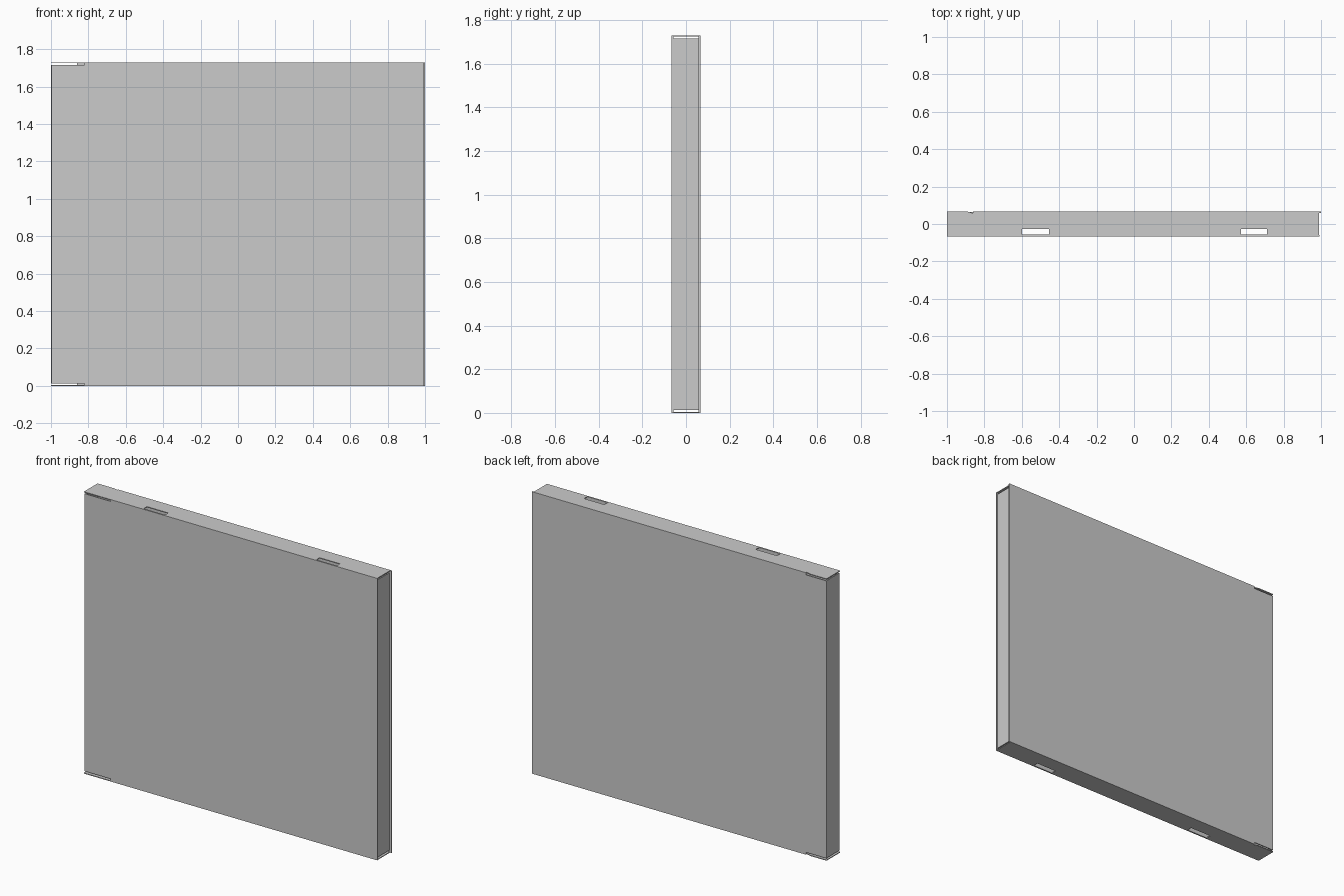
import bpy, bmesh

if "Cube" in bpy.data.objects:
    bpy.data.objects.remove(bpy.data.objects["Cube"])

H = 1.73      # overall height
D = 0.066     # half depth
T = 0.008     # sheet thickness
SLIT = 0.014  # inset of the end walls from top and bottom


def finish(name, bm):
    bmesh.ops.recalc_face_normals(bm, faces=bm.faces)
    mesh = bpy.data.meshes.new(name)
    bm.to_mesh(mesh)
    bm.free()
    obj = bpy.data.objects.new(name, mesh)
    bpy.context.collection.objects.link(obj)
    return obj


def box(name, x0, x1, y0, y1, z0, z1):
    bm = bmesh.new()
    bmesh.ops.create_cube(bm, size=1)
    for v in bm.verts:
        v.co.x = x0 if v.co.x < 0 else x1
        v.co.y = y0 if v.co.y < 0 else y1
        v.co.z = z0 if v.co.z < 0 else z1
    return finish(name, bm)


def plate(name, loops, z0, thickness):
    """Flat plate: first loop is the outline, the others are holes."""
    bm = bmesh.new()
    for loop in loops:
        vs = [bm.verts.new((x, y, z0)) for x, y in loop]
        for a, b in zip(vs, vs[1:] + vs[:1]):
            bm.edges.new((a, b))
    bmesh.ops.triangle_fill(bm, edges=bm.edges[:], use_beauty=True, use_dissolve=False)
    ext = bmesh.ops.extrude_face_region(bm, geom=bm.faces[:], use_keep_orig=True)
    for g in ext["geom"]:
        if isinstance(g, bmesh.types.BMVert):
            g.co.z += thickness
    return finish(name, bm)


def rect(x0, x1, y0, y1):
    return [(x0, y0), (x1, y0), (x1, y1), (x0, y1)]


# Top and bottom flanges, slotted, stepped at the rear left corner
inner = -D + T
outline = [(-1, inner), (-0.82, inner), (-0.82, inner), (0.99, inner)]
outline = [(-1, -D), (-0.82, -D), (-0.82, inner), (0.99, inner),
           (0.99, D - T), (-0.86, D - T), (-0.89, D), (-1, D)]
slots = [rect(-0.60, -0.455, -0.057, -0.026), rect(0.572, 0.711, -0.057, -0.026)]
for name, z in (("bottom_flange", 0), ("top_flange", H - 0.005)):
    plate(name, [outline] + slots, z, 0.005)

# Front sheet, and the slightly recessed strip at its left
box("front_sheet", -0.82, 0.992, -D, -D + T, 0, H)
box("front_left_strip", -0.998, -0.81, -D + 0.004, -D + T + 0.002, SLIT, H - SLIT)

# Back sheet: full height to the notch, shortened beyond it
box("back_sheet", -0.86, 1.0, D - T, D, 0, H)
box("back_left_strip", -1.0, -0.86, D - T, D - 0.001, SLIT, H - SLIT)

# End walls, set in from the edges
box("right_wall", 0.98, 0.987, -D + T, D - T, SLIT, H - SLIT)
box("left_wall", -0.998, -0.991, -D + 0.004, D - T, SLIT, H - SLIT)
